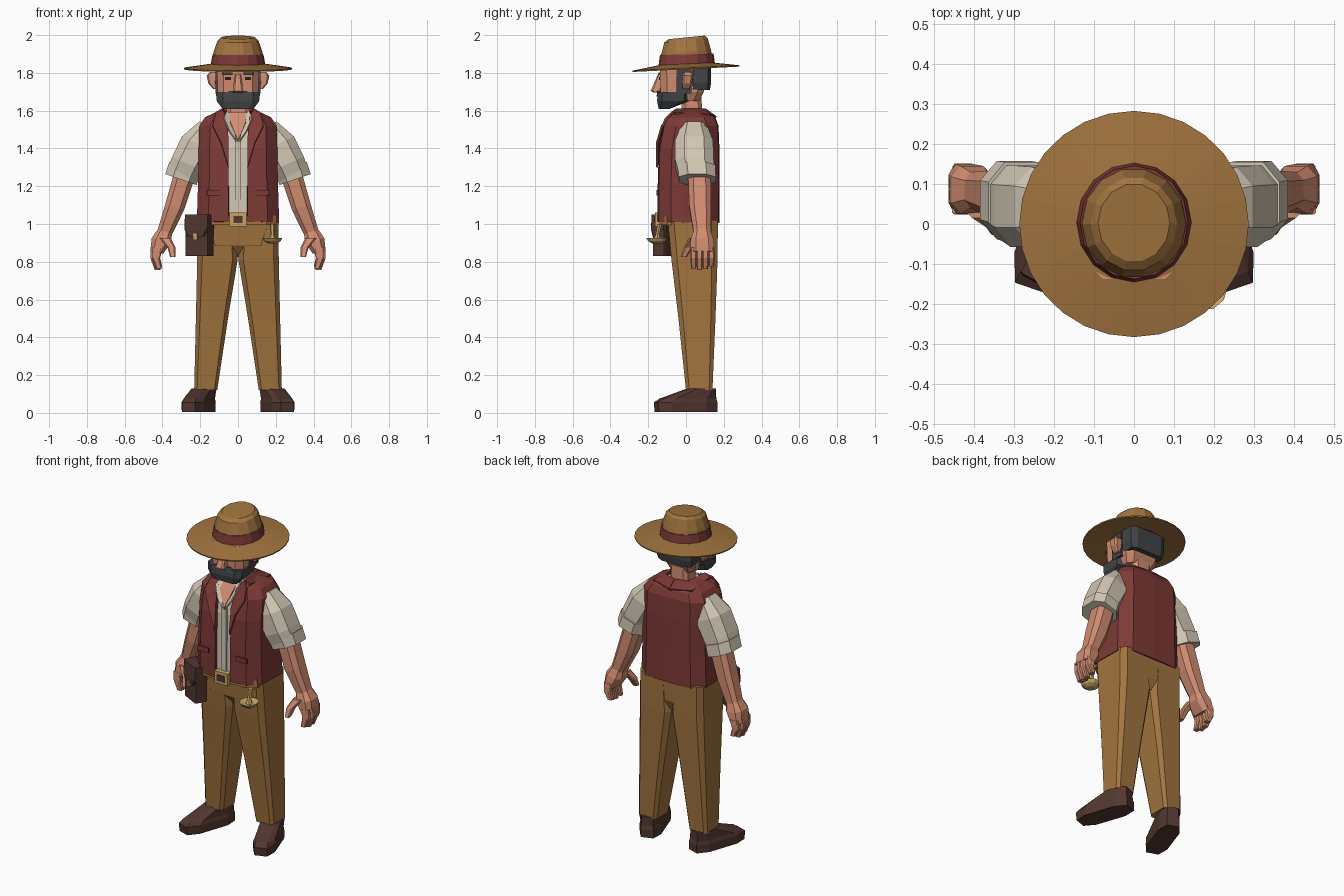
import bpy, bmesh, math
from mathutils import Matrix


def mat(name, r, g, b):
    m = bpy.data.materials.new(name)
    m.diffuse_color = (r, g, b, 1)
    return m


TAN = mat("tan_cloth", .36, .175, .05)
RED = mat("dark_red_cloth", .205, .042, .038)
CREAM = mat("cream_cloth", .64, .57, .46)
SKIN = mat("skin", .64, .265, .165)
BROWN = mat("dark_leather", .085, .038, .03)
HAIR = mat("charcoal_hair", .055, .058, .063)
GOLD = mat("pale_brass", .56, .38, .13)
DARK = mat("eye_dark", .02, .014, .012)


def finish(name, bm, m):
    bmesh.ops.recalc_face_normals(bm, faces=bm.faces)
    me = bpy.data.meshes.new(name)
    bm.to_mesh(me)
    bm.free()
    me.materials.append(m)
    ob = bpy.data.objects.new(name, me)
    bpy.context.collection.objects.link(ob)
    return ob


def outline(rx, ry, n, c):
    """Chamfered rectangle (n = 0) or n-sided ellipse."""
    if n:
        return [(rx * math.cos(2 * math.pi * i / n), ry * math.sin(2 * math.pi * i / n)) for i in range(n)]
    a, b = rx * (1 - c), ry * (1 - c)
    return [(rx, -b), (rx, b), (a, ry), (-a, ry), (-rx, b), (-rx, -b), (-a, -ry), (a, -ry)]


def loft(name, rings, m, s=1, n=0, c=.35, tx=0, ty=0, xf=None):
    """Skin stacked rings (x, y, z, rx, ry); tx, ty slope each ring; s mirrors in x."""
    bm = bmesh.new()
    rows = []
    for x, y, z, rx, ry in rings:
        rows.append([bm.verts.new((s * (x + u), y + v, z + tx * u + ty * v))
                     for u, v in outline(rx, ry, n, c)])
    k = len(rows[0])
    for a, b in zip(rows, rows[1:]):
        for i in range(k):
            j = (i + 1) % k
            bm.faces.new((a[i], a[j], b[j], b[i]))
    bm.faces.new(rows[0])
    bm.faces.new(rows[-1])
    if xf:
        bm.transform(xf)
    return finish(name, bm, m)


def box(name, x0, x1, y0, y1, z0, z1, m, s=1, c=.04, xf=None):
    x, y, rx, ry = (x0 + x1) / 2, (y0 + y1) / 2, (x1 - x0) / 2, (y1 - y0) / 2
    return loft(name, [(x, y, z0, rx, ry), (x, y, z1, rx, ry)], m, s, c=c, xf=xf)


def plate(name, pts, m, thick, s=1):
    bm = bmesh.new()
    bm.faces.new([bm.verts.new((s * x, y, z)) for x, y, z in pts])
    ob = finish(name, bm, m)
    mod = ob.modifiers.new("thickness", 'SOLIDIFY')
    mod.thickness, mod.offset = thick, 0
    return ob


# Hat: sloping brim, band, tapering crown
loft("hat_brim", [(0, 0, 1.838, .135, .135), (0, 0, 1.819, .286, .282), (0, 0, 1.826, .287, .283),
                  (0, 0, 1.848, .14, .14)], TAN, n=28, ty=.05)
loft("hat_band", [(0, .004, 1.84, .145, .15), (0, .004, 1.898, .135, .142)], RED, n=16, ty=.03)
loft("hat_crown", [(0, .002, 1.88, .133, .14), (0, 0, 1.91, .13, .135), (0, 0, 1.972, .108, .118),
                   (0, .003, 1.988, .09, .098)], TAN, n=14, ty=.1)

# Head, hair and beard
loft("head", [(0, -.03, 1.65, .085, .1), (0, -.02, 1.70, .108, .115), (0, -.02, 1.84, .112, .118)], SKIN, c=.3)
loft("neck", [(0, .04, 1.50, .075, .07), (0, .03, 1.60, .06, .055), (0, .03, 1.72, .06, .05)], SKIN)
loft("back_hair", [(0, .075, 1.71, .108, .052), (0, .077, 1.75, .12, .056), (0, .077, 1.84, .12, .056)], HAIR, c=.3)
loft("beard", [(0, -.115, 1.61, .082, .03), (0, -.07, 1.65, .112, .083), (0, -.065, 1.695, .117, .085)],
     HAIR, c=.3)
loft("moustache", [(0, -.142, 1.675, .085, .014), (0, -.14, 1.705, .045, .012)], HAIR)
loft("nose", [(0, -.15, 1.695, .026, .02), (0, -.157, 1.705, .028, .03), (0, -.137, 1.795, .014, .01)], SKIN)
for s, side in ((1, "left"), (-1, "right")):
    box(side + "_sideburn", .1, .119, -.05, .03, 1.69, 1.84, HAIR, s)
    loft(side + "_ear", [(.12, .0, 1.715, .012, .018), (.135, .005, 1.745, .022, .026),
                         (.138, .01, 1.785, .028, .028), (.13, .005, 1.805, .02, .018)], SKIN, s)
    box(side + "_eye", .038, .068, -.143, -.136, 1.762, 1.778, DARK, s)
    box(side + "_brow", .03, .082, -.146, -.137, 1.79, 1.803, HAIR, s)

# Shirt body with open neck
loft("shirt_body", [(0, .01, 1.0, .19, .142), (0, .015, 1.4, .185, .138), (0, .025, 1.52, .17, .125),
                    (0, .02, 1.585, .09, .075)], CREAM, c=.25)
plate("open_neck", [(0, -.133, 1.44), (.042, -.113, 1.54), (.045, -.058, 1.59), (-.045, -.058, 1.59),
                    (-.042, -.113, 1.54)], SKIN, .009)
for s, side in ((1, "left"), (-1, "right")):
    plate(side + "_shirt_collar", [(.01, -.142, 1.44), (.045, -.135, 1.49), (.075, -.11, 1.56),
                                   (.06, -.055, 1.6), (.042, -.075, 1.58)], CREAM, .008, s)
box("shirt_placket", -.016, .016, -.137, -.126, 1.04, 1.44, CREAM)

# Vest: open-fronted shell, mirrored
bm = bmesh.new()
rows = []
# z, half opening, front y, half width, back y
for z, g, yf, w, yb in ((1.012, .05, -.15, .218, .178), (1.2, .05, -.15, .212, .177), (1.4, .052, -.144, .208, .177),
                        (1.52, .055, -.122, .205, .172), (1.565, .065, -.1, .175, .155), (1.6, .075, -.06, .10, .11)):
    sec = [(g, yf), (max(g + .005, w * .72), yf + .006), (w, yf + .07), (w, yb - .06), (w * .7, yb - .005), (0, yb)]
    rows.append([bm.verts.new((x, y, z - (.02 * (y + .15) if z < 1.1 else 0))) for x, y in sec])
for a, b in zip(rows, rows[1:]):
    for i in range(5):
        bm.faces.new((a[i], a[i + 1], b[i + 1], b[i]))
vest = finish("vest", bm, RED)
mod = vest.modifiers.new("mirror", 'MIRROR')
mod.use_clip = True
mod = vest.modifiers.new("thickness", 'SOLIDIFY')
mod.thickness, mod.offset = .018, -1
for s, side in ((1, "left"), (-1, "right")):
    plate(side + "_lapel", [(.05, -.154, 1.3), (.09, -.153, 1.43), (.135, -.126, 1.52), (.12, -.085, 1.58),
                            (.085, -.055, 1.605), (.06, -.1, 1.56), (.052, -.137, 1.46)], RED, .012, s)
    plate(side + "_back_collar", [(.085, -.055, 1.605), (.12, -.06, 1.585), (.13, .13, 1.577), (0, .16, 1.565),
                                  (0, .105, 1.605), (.075, .085, 1.605)], RED, .012, s)
    box(side + "_vest_pocket", .09, .165, -.155, -.145, 1.15, 1.18, RED, s)

# Arms: sleeve, rolled cuff, forearm, hand
for s, side in ((1, "left"), (-1, "right")):
    loft(side + "_sleeve", [(.155, .043, 1.52, .05, .065), (.212, .043, 1.425, .085, .1),
                            (.268, .045, 1.32, .08, .102), (.298, .055, 1.25, .076, .092)], CREAM, s, tx=.45, c=.48)
    loft(side + "_cuff", [(.282, .055, 1.3, .082, .1), (.302, .06, 1.235, .083, .098)], CREAM, s, tx=.35, c=.5)
    loft(side + "_forearm", [(.28, .07, 1.27, .054, .06), (.335, .075, 1.09, .05, .058),
                             (.388, .085, .955, .038, .045)], SKIN, s, tx=.3, c=.45)
    loft(side + "_palm", [(.385, .085, .97, .036, .042), (.405, .085, .915, .052, .06),
                          (.43, .088, .85, .034, .064)], SKIN, s, tx=.2, c=.45)
    for i in range(4):
        y = .04 + i * .0315
        d, e = (.008, 0, .004, .018)[i], (-.006, .002, .002, -.008)[i]
        loft(side + "_finger", [(.434 + e, y, .875, .027, .0165), (.441 + e, y, .82, .021, .0162),
                                (.424 + e, y, .757 + d, .015, .014)], SKIN, s)
    loft(side + "_thumb", [(.385, .045, .925, .03, .03), (.352, .012, .875, .021, .023),
                           (.346, -.012, .825, .014, .016)], SKIN, s)

# Trousers: hips and tapering legs
loft("trouser_hips", [(0, .05, .825, .06, .09), (0, .04, .885, .16, .125), (0, .037, 1.0, .207, .132),
                      (0, .02, 1.03, .2, .145)], TAN, c=.25)
for s, side in ((1, "left"), (-1, "right")):
    loft(side + "_trouser_leg", [(.171, .07, .12, .061, .07), (.138, .058, .5, .085, .098),
                                 (.109, .045, .81, .107, .122), (.113, .036, 1.02, .1, .133)], TAN, s, c=.25)
loft("belt", [(0, .013, .995, .203, .153), (0, .013, 1.045, .2, .153)], TAN, c=.25)

# Buckle
box("belt_buckle", -.045, .045, -.165, -.13, .987, 1.06, GOLD)
box("buckle_centre", -.025, .025, -.17, -.163, 1.005, 1.042, BROWN)

# Belt pouch turned round the hip, hanging brass bowl
turn = Matrix.Translation((-.203, -.115, 0)) @ Matrix.Rotation(math.radians(-28), 4, 'Z')
box("pouch_body", -.066, .066, -.038, .038, .83, 1.04, BROWN, c=.12, xf=turn)
loft("pouch_flap", [(0, -.006, .935, .05, .04), (0, -.006, .97, .068, .042), (0, -.003, 1.05, .068, .041)],
     BROWN, c=.12, xf=turn)
box("pouch_clasp", -.011, .011, -.052, -.04, .915, .95, GOLD, xf=turn)
loft("brass_bowl", [(.182, -.155, .897, .025, .025), (.182, -.155, .91, .045, .048), (.182, -.155, .927, .053, .06),
                    (.182, -.155, .917, .03, .035)], GOLD, n=10)
loft("brass_stem", [(.182, -.155, .91, .022, .022), (.182, -.15, .945, .011, .011), (.182, -.14, 1.0, .014, .014)],
     GOLD, n=6)

# Shoes turned outward
for s, side in ((1, "left"), (-1, "right")):
    xf = Matrix.Translation((s * .208, 0, 0)) @ Matrix.Rotation(s * math.radians(19), 4, 'Z')
    loft(side + "_shoe", [(0, 0, .005, .062, .163), (0, -.002, .055, .063, .166), (0, .01, .075, .058, .148),
                          (0, .085, .128, .056, .072)], BROWN, s, c=.42, xf=xf)
